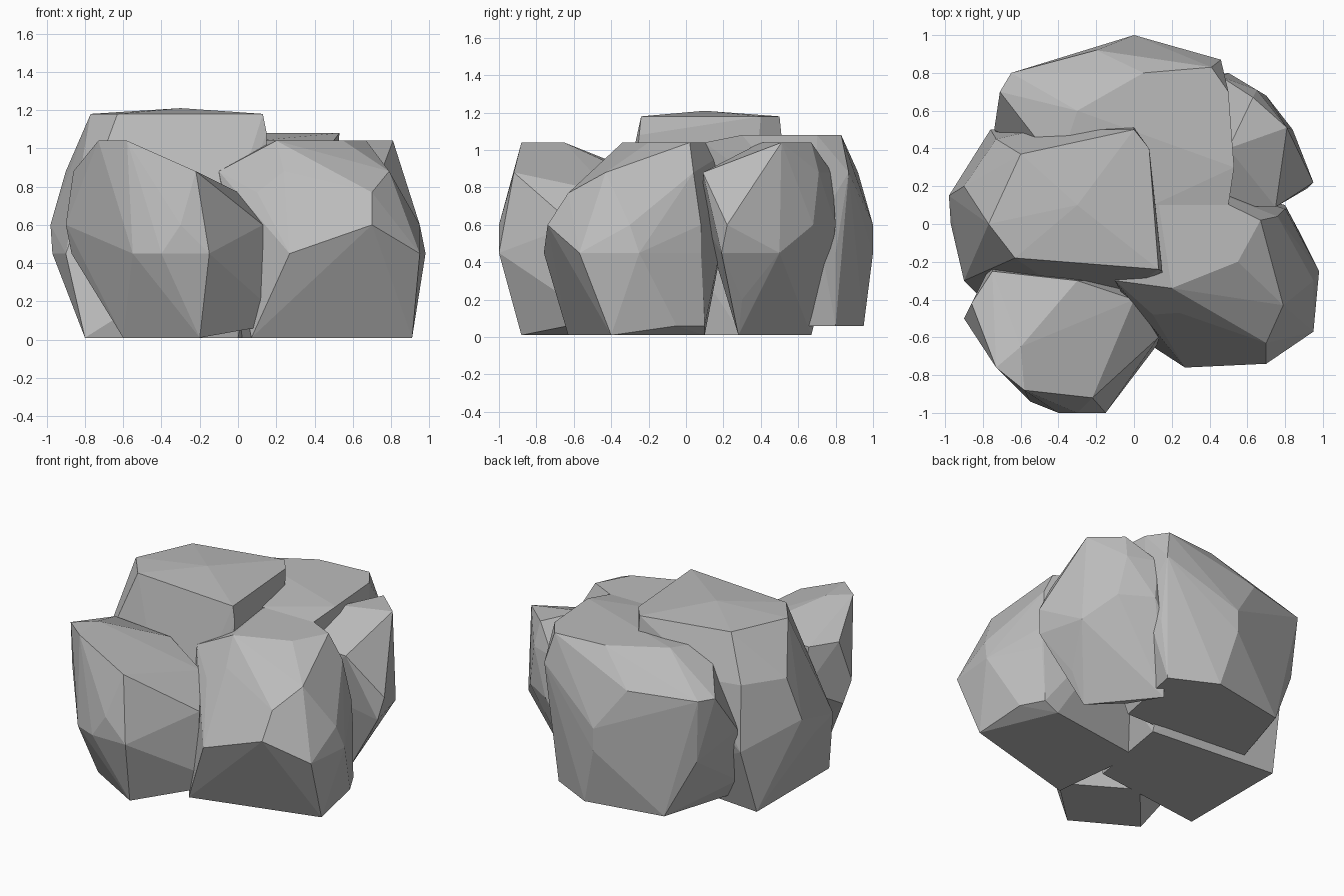
import bpy, bmesh
from math import radians

# Remove the default cube
cube = bpy.data.objects.get("Cube")
if cube:
    bpy.data.objects.remove(cube, do_unlink=True)

# Stone material
stone = bpy.data.materials.new("grey stone")
stone.use_nodes = True
colour = (.5, .5, .5, 1)
stone.diffuse_color = colour
stone.node_tree.nodes["Principled BSDF"].inputs["Base Color"].default_value = colour

# Heights of the rough rings of corners that shape every boulder
LEVELS = dict(floor=.01, ankle=.06, foot=.2, low=.45, middle=.6, chest=.77, high=.88,
              brim=1.04, shelf=1.08, top=1.18, peak=1.21)


def boulder(name, **rings):
    """Wrap a faceted convex boulder around named rings of (x, y) corners."""
    bm = bmesh.new()
    for level, corners in rings.items():
        for x, y in corners:
            bm.verts.new((x, y, LEVELS[level]))
    hull = bmesh.ops.convex_hull(bm, input=bm.verts[:])
    inside = {item for item in hull["geom_interior"] if isinstance(item, bmesh.types.BMVert)}
    bmesh.ops.delete(bm, geom=list(inside), context='VERTS')
    bmesh.ops.dissolve_limit(bm, angle_limit=radians(3), verts=bm.verts[:], edges=bm.edges[:])
    bmesh.ops.recalc_face_normals(bm, faces=bm.faces[:])
    mesh = bpy.data.meshes.new(name)
    bm.to_mesh(mesh)
    bm.free()
    mesh.materials.append(stone)
    bpy.context.collection.objects.link(bpy.data.objects.new(name, mesh))


# Tallest boulder, with a wide flat top
boulder(
    "tall_boulder",
    floor=[(-.8, -.4), (-.8, .38), (.1, .3), (0, -.3)],
    low=[(-.97, 0), (-.9, -.3), (-.1, -.4), (-.76, .5)],
    middle=[(-.98, .15), (.1, .3)],
    high=[(-.5, -.27), (.15, -.27), (-.5, .5), (-.9, .2), (-.73, .45)],
    shelf=[(0, .51), (.15, -.25)],
    top=[(-.77, 0), (-.63, -.18), (.13, -.24), (.08, .4), (0, .5), (-.6, .37)],
    peak=[(-.3, .1)],
)

# Front boulder, its top sloping down to one side
boulder(
    "front_boulder",
    floor=[(-.2, -.88), (-.6, -.65), (-.3, -.3)],
    ankle=[(.08, -.63)],
    foot=[(.13, -.63)],
    low=[(-.15, -1), (-.4, -1), (-.87, -.45), (-.55, -.94), (0, -.3)],
    middle=[(-.3, -1), (-.9, -.5), (.13, -.6), (-.75, -.2)],
    chest=[(0, -.4)],
    high=[(-.22, -.92), (-.86, -.42), (-.3, -.3), (-.75, -.25)],
    brim=[(-.73, -.76), (-.58, -.88), (-.6, -.65)],
)

# Broad boulder beside the front one
boulder(
    "broad_boulder",
    floor=[(.07, -.63), (.91, -.4), (.7, .1), (0, 0)],
    ankle=[(.88, -.05), (.8, .1)],
    low=[(.27, -.76), (.95, -.57), (.98, -.25), (.81, .08)],
    middle=[(.7, -.74), (.95, -.3), (.8, .08)],
    chest=[(.1, -.48), (.37, -.56), (.7, -.63)],
    high=[(-.1, -.3), (.24, -.47), (.79, -.43), (.76, .04)],
    brim=[(.2, -.34), (.55, -.2), (.67, .02), (.1, .3)],
)

# Back boulder with a raised slab top
boulder(
    "back_boulder",
    ankle=[(.1, .95), (-.43, .85), (-.6, .3), (.4, .8), (.3, .3)],
    foot=[(-.67, .4)],
    low=[(0, 1), (-.62, .77), (.45, .8)],
    middle=[(0, 1), (-.74, .5), (.5, .7)],
    high=[(.46, .87), (-.65, .8), (-.2, .92), (-.71, .7)],
    brim=[(.5, .1), (.1, .1), (-.4, .3)],
    shelf=[(.41, .83), (.05, .8), (.5, .7), (-.3, .6), (.53, .3)],
)

# Small boulder filling the back corner
boulder(
    "corner_boulder",
    floor=[(.64, .28), (.32, .67), (.44, .47)],
    foot=[(.75, .3)],
    low=[(.92, .19), (.4, .78), (.84, .5)],
    middle=[(.95, .22), (.5, .8), (.7, .68), (.4, .1)],
    high=[(.75, .09), (.65, .71), (.46, .78), (.4, .1)],
    brim=[(.81, .51), (.63, .67), (.5, .4)],
)
